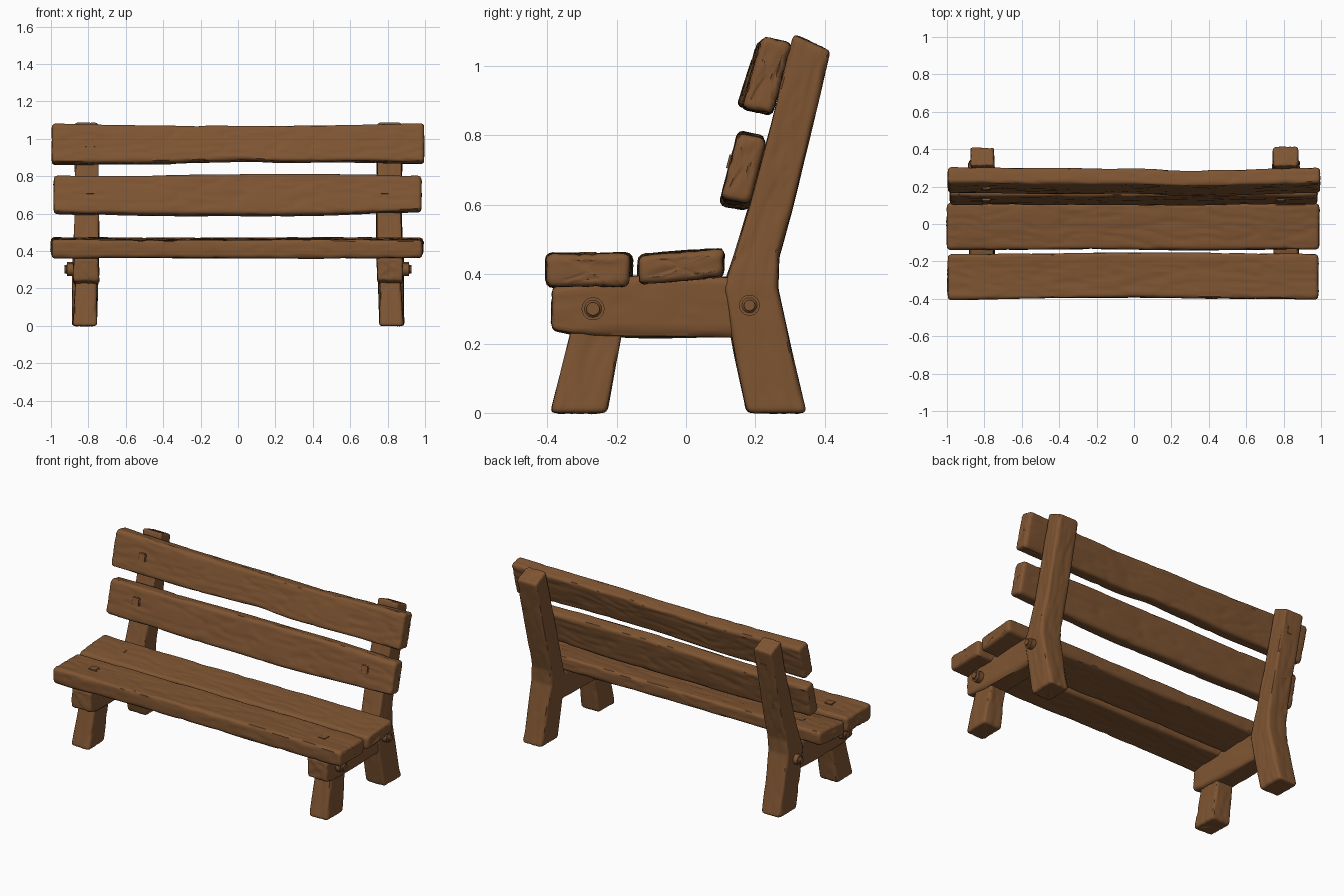
import bpy, bmesh, math
from mathutils import Vector, Matrix, noise

if "Cube" in bpy.data.objects:
    bpy.data.objects.remove(bpy.data.objects["Cube"])

wood = bpy.data.materials.new("brown wood")
wood.diffuse_color = (0.21, 0.09, 0.032, 1)
wood.use_nodes = True
wood.node_tree.nodes["Principled BSDF"].inputs["Base Color"].default_value = wood.diffuse_color


def finish(name, bm, angle=50):
    bmesh.ops.recalc_face_normals(bm, faces=bm.faces)
    me = bpy.data.meshes.new(name)
    bm.to_mesh(me)
    bm.free()
    me.materials.append(wood)
    ob = bpy.data.objects.new(name, me)
    bpy.context.collection.objects.link(ob)
    bpy.ops.object.select_all(action='DESELECT')
    ob.select_set(True)
    bpy.context.view_layer.objects.active = ob
    bpy.ops.object.shade_smooth_by_angle(angle=math.radians(angle))
    return ob


def rounded_rect(w, h, r, step):
    """Points and outward directions around a rounded rectangle."""
    out = []
    for k, (cx, cy) in enumerate([(w - r, h - r), (r, h - r), (r, r), (w - r, r)]):
        for i in range(4):
            a = math.pi / 2 * (k + i / 3)
            d = Vector((math.cos(a), math.sin(a)))
            out.append((Vector((cx, cy)) + d * r, d))
        length = (w if k % 2 == 0 else h) - 2 * r
        n = max(2, int(length / step))
        t = Vector((-math.sin(a), math.cos(a)))
        for i in range(1, n):
            out.append((out[-i][0] + t * length * i / n, d))
    return out


def timber(name, stations, seed, r=0.02, count=100, step=0.012, wave=0.006, grain=0.006):
    """Loft a rounded, grained timber through stations of four corners each."""
    st = [[Vector(c) for c in s] for s in stations]
    mids = [sum(s, Vector()) / 4 for s in st]
    cum = [0]
    for a, b in zip(mids, mids[1:]):
        cum.append(cum[-1] + (b - a).length)
    L = cum[-1]
    w = (st[0][1] - st[0][0]).length
    h = (st[0][3] - st[0][0]).length
    ring = rounded_rect(w, h, r, step)
    ends = [r * (1 - math.cos(k * math.pi / 8)) for k in range(4)]
    pos = ends + [r + (L - 2 * r) * i / count for i in range(count + 1)]
    pos += [L - e for e in reversed(ends)]
    off = Vector((seed * 7.3, seed * 3.1, seed * 5.7))

    def corners(s):
        k = max(i for i in range(len(cum) - 1) if cum[i] <= s + 1e-9)
        f = (s - cum[k]) / (cum[k + 1] - cum[k])
        return [a.lerp(b, f) for a, b in zip(st[k], st[k + 1])]

    def place(s, p, d, scale, rough):
        A, B, C, D = corners(s)
        u = 0.5 + (p.x / w - 0.5) * scale[0]
        v = 0.5 + (p.y / h - 0.5) * scale[1]
        q = A.lerp(B, u).lerp(D.lerp(C, u), v)
        if rough:                                    # pitted end grain
            ax = (mids[-1] - mids[-2] if s > L / 2 else mids[0] - mids[1]).normalized()
            n = noise.noise(Vector((p.x * scale[0] * 30, p.y * scale[1] * 30, s)) + off)
            return q + ax * n * 0.006
        big = noise.noise(Vector((s * 2.2, p.x * 4, p.y * 4)) + off)
        n = noise.noise(Vector((s * 1.3, p.x * 11, p.y * 11)) + off * 2)
        n += 0.25 * noise.noise(Vector((s * 5, p.x * 30, p.y * 30)) + off)
        groove = (0.5 + 0.5 * math.sin(n * 19)) ** 4
        amount = wave * big - grain * groove * 0.6
        return q + ((B - A).normalized() * d.x + (D - A).normalized() * d.y) * amount

    bm = bmesh.new()
    rows = []

    def add_row(s, scale, rough=False):
        rows.append([bm.verts.new(place(s, p, d, scale, rough)) for p, d in ring])

    caps = (0.15, 0.4, 0.65, 0.85)
    base = (1 - 1.7 * r / w, 1 - 1.7 * r / h)
    for c in caps:
        add_row(0, (base[0] * c, base[1] * c), True)
    for s in pos:
        d = min(s, L - s)
        e = r - math.sqrt(max(0, r * r - (r - d) ** 2)) if d < r else 0
        e *= 0.8
        add_row(s, (1 - 2 * e / w, 1 - 2 * e / h))
    for c in reversed(caps):
        add_row(L, (base[0] * c, base[1] * c), True)
    n = len(ring)
    for a, b in zip(rows, rows[1:]):
        for i in range(n):
            bm.faces.new((a[i], a[(i + 1) % n], b[(i + 1) % n], b[i]))
    bm.faces.new(rows[0])
    bm.faces.new(rows[-1])
    return finish(name, bm)


def plank(name, prof, bends, seed):
    """Plank along x; bends are (x, bottom shift, top shift, y shift)."""
    st = []
    for x, lo, hi, dy in bends:
        st.append([(x, y + dy, z + (lo if i < 2 else hi)) for i, (y, z) in enumerate(prof)])
    timber(name, st, seed, count=130)


def upright(name, side, path, seed, count):
    """Timber in the side plane; path is (front yz, back yz, inner x, outer x)."""
    st = [[(side * xi, *f), (side * xo, *f), (side * xo, *b), (side * xi, *b)]
          for f, b, xi, xo in path]
    timber(name, st, seed, r=0.016, count=count, wave=0.008)


def nail(name, loc, tilt, size=0.05):
    """Square peg head facing local z."""
    bm = bmesh.new()
    bmesh.ops.create_cube(bm, size=1, matrix=Matrix.Diagonal((size, size, 0.03, 1)))
    bmesh.ops.bevel(bm, geom=bm.edges[:], offset=0.005, segments=2, affect='EDGES')
    bm.transform(Matrix.Translation(loc) @ Matrix.Rotation(tilt, 4, 'X'))
    finish(name, bm, 40)


def round_peg(name, side, y, z, rad):
    bm = bmesh.new()
    bmesh.ops.create_cone(bm, cap_ends=True, segments=24, radius1=rad, radius2=rad, depth=0.13)
    rim = [e for e in bm.edges if all(v.co.z > 0 for v in e.verts)]
    bmesh.ops.bevel(bm, geom=rim, offset=0.014, segments=3, affect='EDGES')
    bm.transform(Matrix.Translation((side * 0.862, y, z)) @ Matrix.Rotation(side * math.pi / 2, 4, 'Y'))
    finish(name, bm, 40)


# seat planks
plank("front_seat_plank", [(-0.403, 0.362), (-0.165, 0.362), (-0.16, 0.461), (-0.405, 0.461)],
      [(-0.995, 0, 0, 0), (-0.5, 0, 0.002, 0.004), (0, 0, 0, 0.01), (0.5, 0, 0.002, 0.006), (0.985, 0, 0, 0)], 1)
plank("rear_seat_plank", [(-0.138, 0.367), (0.11, 0.388), (0.113, 0.477), (-0.138, 0.456)],
      [(-1.0, 0, 0, 0), (0, 0, 0, 0), (0.99, 0, 0, 0)], 2)

# backrest slats
plank("lower_back_slat", [(0.098, 0.597), (0.184, 0.582), (0.232, 0.795), (0.15, 0.812)],
      [(-0.985, 0.01, 0, 0), (-0.5, 0.004, -0.006, 0), (0.1, 0, 0.005, -0.003), (0.5, 0.005, 0.003, 0), (0.98, 0.022, -0.005, 0)], 3)
plank("upper_back_slat", [(0.16, 0.872), (0.25, 0.855), (0.308, 1.062), (0.22, 1.083)],
      [(-0.995, 0, 0.004, 0), (-0.5, 0.004, -0.008, -0.004), (0, 0.016, -0.008, -0.004), (0.25, 0.01, -0.006, -0.016), (0.6, 0.012, -0.004, -0.01), (0.995, 0.005, 0.005, 0)], 4)

# side frames
post = [((0.175, 0), (0.345, 0), 0.757, 0.887),
        ((0.14, 0.17), (0.305, 0.17), 0.752, 0.885),
        ((0.105, 0.36), (0.262, 0.36), 0.745, 0.885),
        ((0.135, 0.45), (0.266, 0.45), 0.742, 0.88),
        ((0.18, 0.60), (0.302, 0.58), 0.742, 0.875),
        ((0.24, 0.82), (0.356, 0.80), 0.742, 0.875),
        ((0.312, 1.09), (0.412, 1.045), 0.745, 0.875)]
leg = [((-0.39, 0), (-0.228, 0), 0.757, 0.885),
       ((-0.338, 0.21), (-0.186, 0.22), 0.757, 0.872),
       ((-0.305, 0.35), (-0.165, 0.35), 0.757, 0.868)]
rail = [((-0.387, 0.24), (-0.385, 0.363), 0.745, 0.882),
        ((-0.32, 0.226), (-0.32, 0.372), 0.742, 0.882),
        ((-0.13, 0.22), (-0.14, 0.394), 0.748, 0.878),
        ((0.17, 0.218), (0.16, 0.39), 0.755, 0.872)]
for side, word in ((-1, "left"), (1, "right")):
    k = 10 + 4 * side
    upright(word + "_back_post", side, post, k, 90)
    upright(word + "_front_leg", side, leg, k + 1, 36)
    upright(word + "_side_rail", side, rail, k + 2, 50)
    round_peg(word + "_front_round_peg", side, -0.268, 0.30, 0.033)
    round_peg(word + "_rear_round_peg", side, 0.183, 0.31, 0.03)
    # peg heads on the back of the posts
    for z, y in ((0.69, 0.321), (0.94, 0.382)):
        nail(word + "_post_peg", (side * 0.805, y - 0.01, z), math.radians(-104))

# square peg heads on slats and seat
slat_tilt = math.radians(75)
for x, y, z in ((-0.79, 0.126, 0.722), (0.785, 0.126, 0.722), (-0.79, 0.187, 0.975)):
    nail("slat_peg", (x, y + 0.009, z), slat_tilt)
nail("rear_seat_peg_left", (-0.795, 0.005, 0.455), math.radians(5), 0.055)
nail("front_seat_peg_left", (-0.795, -0.28, 0.449), 0, 0.055)
nail("front_seat_peg_right", (0.79, -0.285, 0.449), 0, 0.055)
